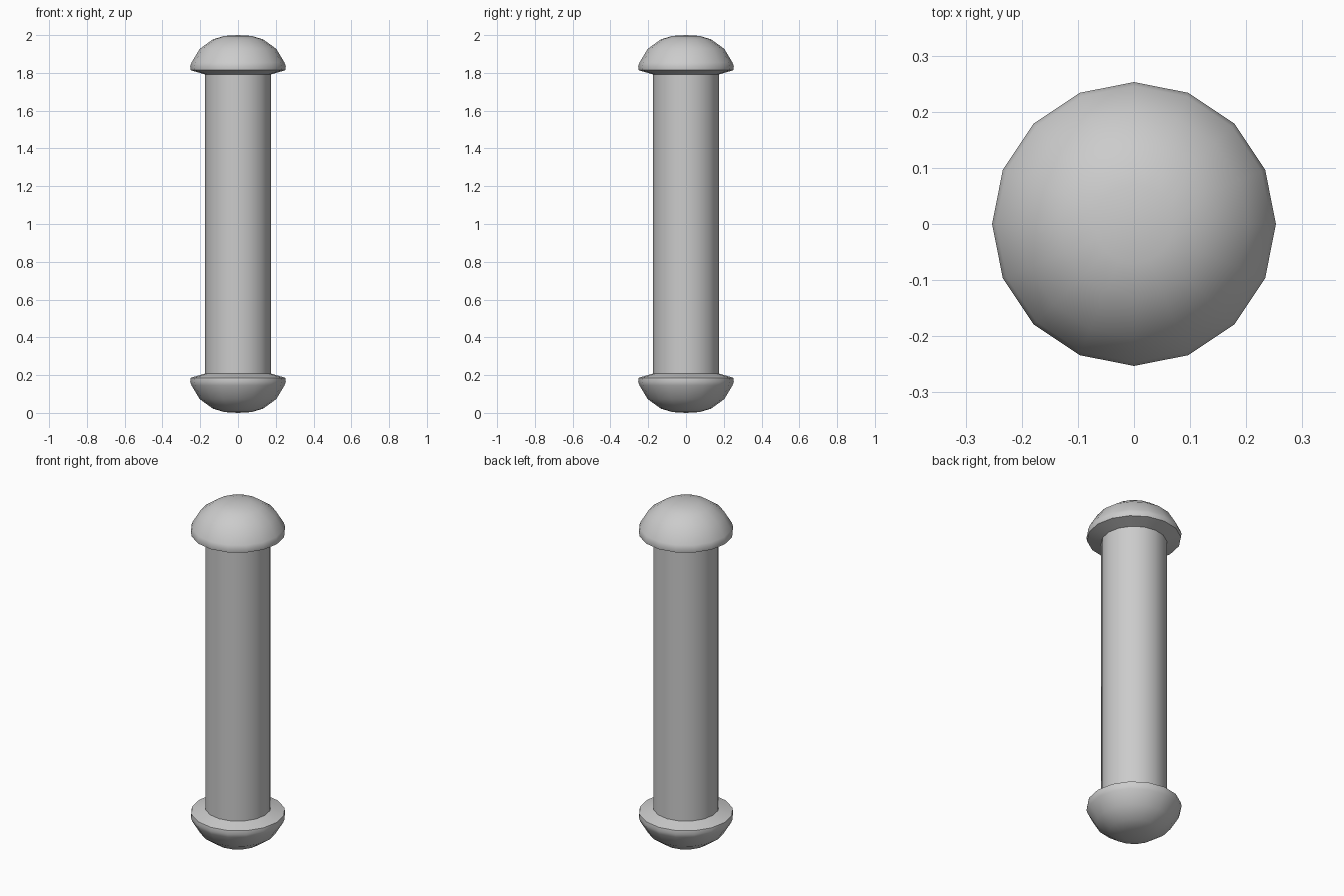
import bpy, bmesh, math

if "Cube" in bpy.data.objects:
    bpy.data.objects.remove(bpy.data.objects["Cube"])

SIDES = 16


def lathe(name, profile):
    """Spin a (radius, z) profile around the z axis; radius 0 makes a pole."""
    bm = bmesh.new()
    rings = []
    for r, z in profile:
        n = SIDES if r > 0 else 1
        rings.append([bm.verts.new((r * math.cos(2 * math.pi * i / SIDES),
                                    r * math.sin(2 * math.pi * i / SIDES), z))
                      for i in range(n)])
    for a, b in zip(rings, rings[1:]):
        for i in range(SIDES):
            j = (i + 1) % SIDES
            quad = [a[i % len(a)], a[j % len(a)], b[j % len(b)], b[i % len(b)]]
            bm.faces.new(list(dict.fromkeys(quad)))
    bmesh.ops.recalc_face_normals(bm, faces=bm.faces)
    mesh = bpy.data.meshes.new(name)
    bm.to_mesh(mesh)
    bm.free()
    obj = bpy.data.objects.new(name, mesh)
    bpy.context.collection.objects.link(obj)
    bpy.ops.object.select_all(action='DESELECT')
    obj.select_set(True)
    bpy.context.view_layer.objects.active = obj
    bpy.ops.object.shade_smooth_by_angle(angle=math.radians(40))
    return obj


# Domed head, bottom pole up to the sloped shoulder that meets the shaft
head = [(0, 0), (0.07, 0.004), (0.132, 0.022), (0.203, 0.073),
        (0.246, 0.145), (0.253, 0.165), (0.25, 0.186), (0.175, 0.208)]
lathe("bottom_head", head)
lathe("top_head", [(r, 2 - z) for r, z in head])

# Plain round shaft between the heads
lathe("shaft", [(0.175, 0.208), (0.175, 1.792)])
